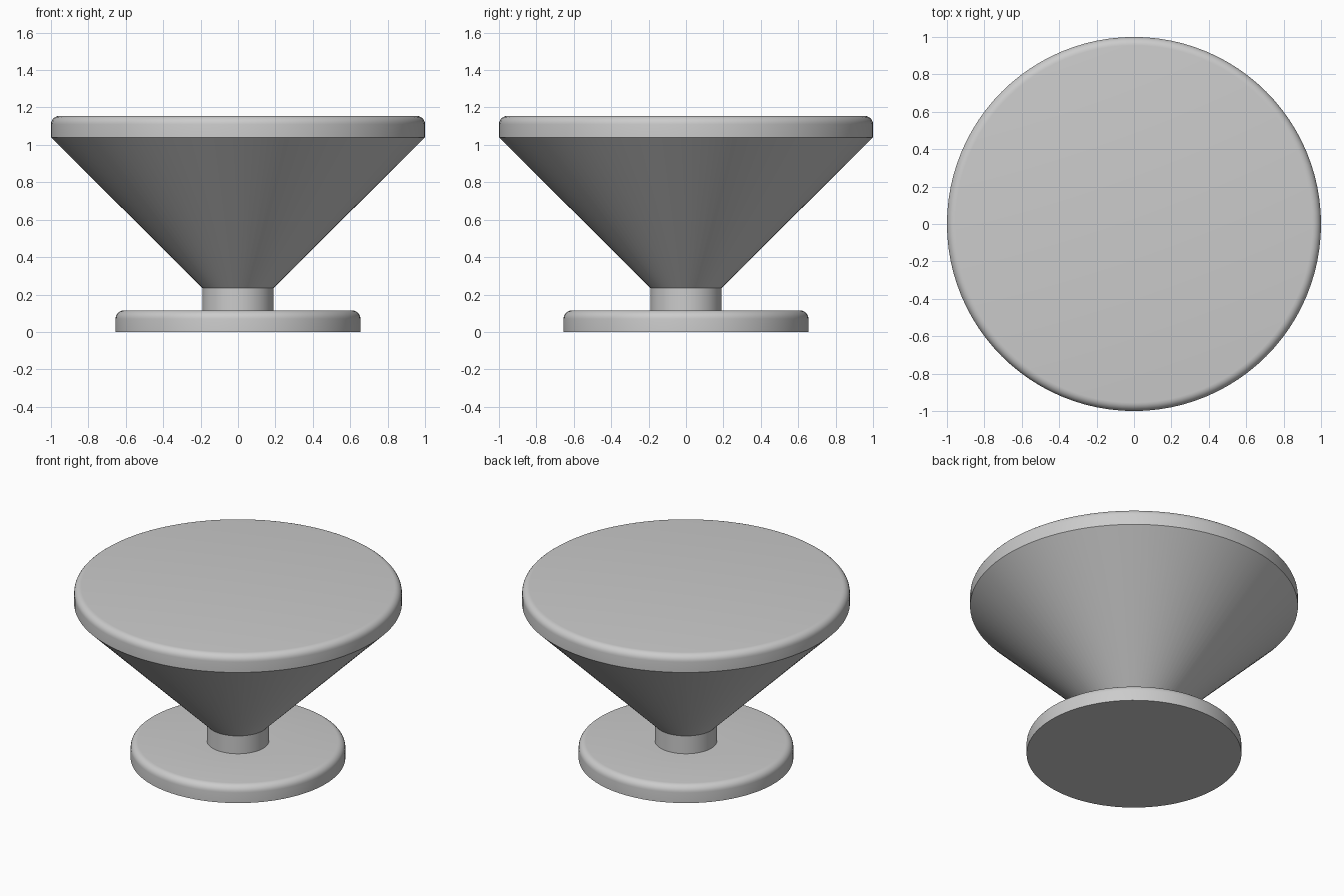
import bpy, bmesh, math

if "Cube" in bpy.data.objects:
    bpy.data.objects.remove(bpy.data.objects["Cube"])

SEGMENTS = 96

grey = bpy.data.materials.new("light_grey")
grey.diffuse_color = (0.6, 0.6, 0.6, 1)
grey.use_nodes = True
grey.node_tree.nodes["Principled BSDF"].inputs["Base Color"].default_value = grey.diffuse_color


def rounded_edge(radius, top, size, steps=6):
    """Quarter-circle profile from the side wall up onto the top face."""
    angles = [math.pi / 2 * i / steps for i in range(steps + 1)]
    return [(radius - size + size * math.cos(a), top - size + size * math.sin(a))
            for a in angles]


def lathe(name, profile):
    """Spin an (r, z) profile, listed from bottom to top, around the z axis."""
    bm = bmesh.new()
    verts = [bm.verts.new((r, 0, z)) for r, z in profile]
    edges = [bm.edges.new(pair) for pair in zip(verts, verts[1:])]
    bmesh.ops.spin(bm, geom=verts + edges, cent=(0, 0, 0), axis=(0, 0, 1),
                   angle=2 * math.pi, steps=SEGMENTS, use_merge=True)
    bmesh.ops.remove_doubles(bm, verts=bm.verts, dist=0.0001)
    bmesh.ops.recalc_face_normals(bm, faces=bm.faces)
    # An open tube or ring must still face outward
    if bm.calc_volume(signed=True) < 0:
        bmesh.ops.reverse_faces(bm, faces=bm.faces)
    mesh = bpy.data.meshes.new(name)
    bm.to_mesh(mesh)
    bm.free()
    mesh.materials.append(grey)
    obj = bpy.data.objects.new(name, mesh)
    bpy.context.collection.objects.link(obj)
    bpy.ops.object.select_all(action='DESELECT')
    obj.select_set(True)
    bpy.context.view_layer.objects.active = obj
    bpy.ops.object.shade_smooth_by_angle(angle=math.radians(30))
    return obj


NECK_R, BASE_TOP, NECK_TOP = 0.19, 0.115, 0.235
RIM_Z, TOP_Z = 1.04, 1.155

# Round foot plate, with its top edge softened
lathe("base_plate", [(0, 0), (0.655, 0)] + rounded_edge(0.655, BASE_TOP, 0.045)
      + [(NECK_R, BASE_TOP)])

# Short neck between the foot and the cone
lathe("neck", [(NECK_R, BASE_TOP), (NECK_R, NECK_TOP)])

# Flaring cone capped by a flat, softened top plate
lathe("cone_and_top_plate", [(0, NECK_TOP), (NECK_R, NECK_TOP), (1, RIM_Z)]
      + rounded_edge(1, TOP_Z, 0.045) + [(0, TOP_Z)])
